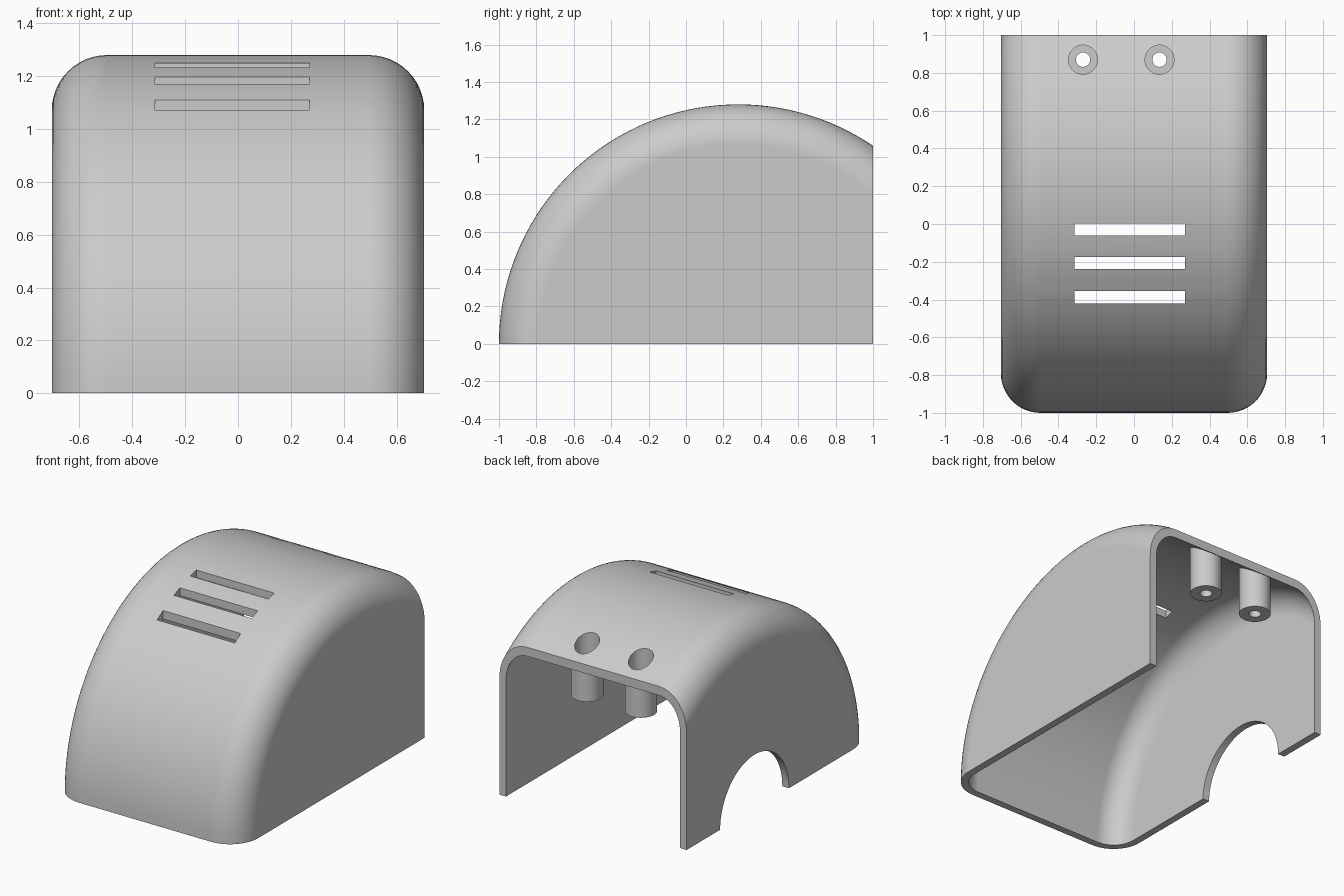
import bpy, bmesh, math
from mathutils import Vector

AXIS_Y, RADIUS, HALF_W, FILLET, WALL = 0.28, 1.28, 0.705, 0.21, 0.05
BACK_Y = 1.0
BOSSES = [(-0.27, 0.87), (0.135, 0.87)]

cube = bpy.data.objects.get("Cube")
if cube:
    bpy.data.objects.remove(cube, do_unlink=True)

grey = bpy.data.materials.new("plain grey")
grey.use_nodes = True
COLOUR = (0.6, 0.6, 0.6, 1)
grey.diffuse_color = COLOUR
grey.node_tree.nodes["Principled BSDF"].inputs["Base Color"].default_value = COLOUR


def add_object(name, bm):
    bmesh.ops.recalc_face_normals(bm, faces=bm.faces)
    mesh = bpy.data.meshes.new(name)
    bm.to_mesh(mesh)
    bm.free()
    mesh.materials.append(grey)
    obj = bpy.data.objects.new(name, mesh)
    bpy.context.collection.objects.link(obj)
    return obj


def half_barrel(name, inset, skirt=0.0, back=None, steps=72, arc=12):
    """Half drum around the x axis with rounded rims; optional skirt below z = 0."""
    bm = bmesh.new()
    w, r, f = HALF_W - inset, RADIUS - inset, FILLET - inset
    right = []
    for i in range(arc + 1):
        t = math.pi / 2 * i / arc
        right.append((w - f + f * math.cos(t), r - f + f * math.sin(t)))
    profile = right + [(-x, q) for x, q in reversed(right)]
    angles = [(math.pi * i / steps, 0) for i in range(steps + 1)]
    if skirt:
        angles = [(0, -skirt)] + angles + [(math.pi, -skirt)]
    rings = [[bm.verts.new((x, AXIS_Y - q * math.cos(a), q * math.sin(a) + dz))
              for x, q in profile] for a, dz in angles]
    for a, b in zip(rings, rings[1:]):
        for i in range(len(profile) - 1):
            bm.faces.new((a[i], a[i + 1], b[i + 1], b[i]))
    # flat sides and underside
    bm.faces.new([ring[0] for ring in rings])
    bm.faces.new([ring[-1] for ring in rings])
    bm.faces.new(rings[0] + rings[-1][::-1])
    if back is not None:
        bmesh.ops.bisect_plane(bm, geom=bm.verts[:] + bm.edges[:] + bm.faces[:],
                               plane_co=Vector((0, back, 0)), plane_no=Vector((0, 1, 0)),
                               clear_outer=True)
        bmesh.ops.holes_fill(bm, edges=[e for e in bm.edges if e.is_boundary], sides=0)
    return add_object(name, bm)


def cylinder(name, radius, centre, depth, along_x=False, sides=48):
    bm = bmesh.new()
    bmesh.ops.create_cone(bm, cap_ends=True, segments=sides, radius1=radius,
                          radius2=radius, depth=depth)
    obj = add_object(name, bm)
    obj.location = centre
    if along_x:
        obj.rotation_euler.y = math.pi / 2
    return obj


def box(name, low, high):
    bm = bmesh.new()
    bmesh.ops.create_cube(bm, size=1)
    for v in bm.verts:
        v.co = [(a + b) / 2 + c * (b - a) for a, b, c in zip(low, high, v.co)]
    return add_object(name, bm)


def cut(target, cutter):
    """Subtract the cutter and remove it."""
    mod = target.modifiers.new("cut", "BOOLEAN")
    mod.operation, mod.solver, mod.object = "DIFFERENCE", "EXACT", cutter
    bpy.context.view_layer.objects.active = target
    bpy.ops.object.modifier_apply(modifier=mod.name)
    bpy.data.objects.remove(cutter, do_unlink=True)


# Hollow interior, leaving the two screw posts standing
cavity = half_barrel("cavity", WALL, skirt=0.1)
for x, y in BOSSES:
    cut(cavity, cylinder("post", 0.1, (x, y, 1.28), 1.0))

# Outer cover
cover = half_barrel("cover_shell", 0.0, back=BACK_Y)
cut(cover, cavity)

# Counterbored screw holes
for x, y in BOSSES:
    cut(cover, cylinder("counterbore", 0.077, (x, y, 1.33), 1.0))
    cut(cover, cylinder("screw_hole", 0.038, (x, y, 0.8), 0.4))

# Vent slots
for y in (-0.03, -0.207, -0.388):
    cut(cover, box("slot", (-0.315, y - 0.032, 0.8), (0.27, y + 0.032, 1.5)))

# Round opening in one side wall
cut(cover, cylinder("side_opening", 0.37, (-HALF_W, 0.27, 0), 0.3, True, 64))

# Smooth curves with crisp edges
bpy.ops.object.select_all(action="DESELECT")
cover.select_set(True)
bpy.context.view_layer.objects.active = cover
bpy.ops.object.shade_smooth_by_angle(angle=math.radians(30))
weighted = cover.modifiers.new("weighted normals", "WEIGHTED_NORMAL")
weighted.keep_sharp = True
